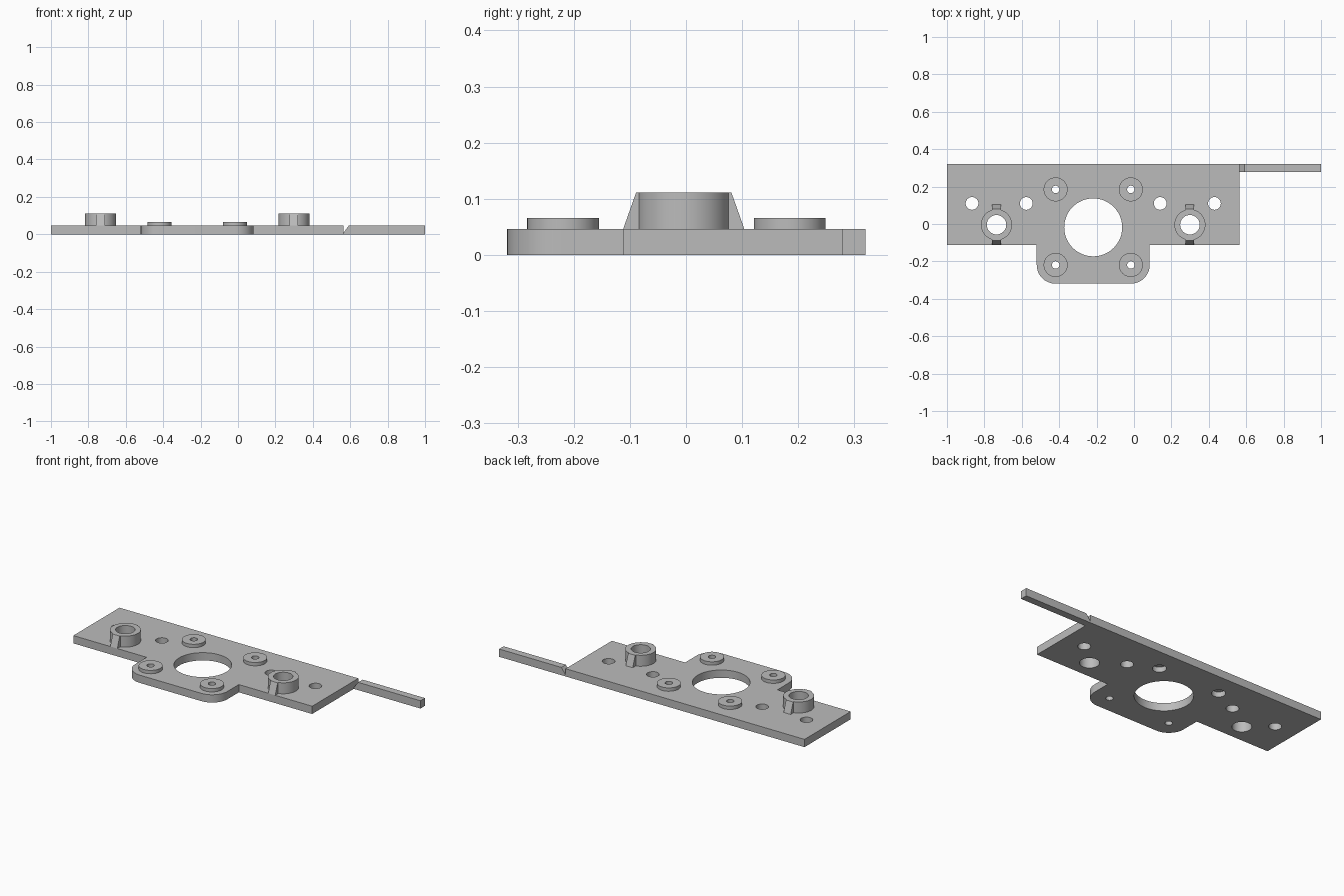
import bpy, bmesh
from math import cos, sin, pi, radians
from mathutils import Matrix

if "Cube" in bpy.data.objects:
    bpy.data.objects.remove(bpy.data.objects["Cube"], do_unlink=True)

grey = bpy.data.materials.new("plain grey")
grey.use_nodes = True
grey.diffuse_color = (0.5, 0.5, 0.5, 1)
grey.node_tree.nodes["Principled BSDF"].inputs["Base Color"].default_value = (0.5, 0.5, 0.5, 1)

CX = -0.218          # symmetry line of the plate
THICK = 0.046        # plate thickness
HALF = 0.782         # half length of the plate
BACK, FRONT = 0.32, -0.112


def arc(x, y, r, start=0, end=360, n=48):
    return [(x + r * cos(radians(start + (end - start) * i / n)),
             y + r * sin(radians(start + (end - start) * i / n))) for i in range(n + 1)]


def circle(x, y, r):
    return arc(x, y, r)[:-1]


def extrude(name, loops, low, high, turn=Matrix()):
    """Fill nested outlines, extrude them from low to high, then turn the solid."""
    curve = bpy.data.curves.new(name, "CURVE")
    curve.dimensions, curve.fill_mode = "2D", "BOTH"
    curve.extrude = (high - low) / 2
    for loop in loops:
        spline = curve.splines.new("POLY")
        spline.points.add(len(loop) - 1)
        for point, (x, y) in zip(spline.points, loop):
            point.co = (x, y, 0, 1)
        spline.use_cyclic_u = True
    helper = bpy.data.objects.new(name + " outline", curve)
    bpy.context.collection.objects.link(helper)
    bpy.context.view_layer.update()
    deps = bpy.context.evaluated_depsgraph_get()
    mesh = bpy.data.meshes.new_from_object(helper.evaluated_get(deps))
    bpy.data.objects.remove(helper, do_unlink=True)
    bpy.data.curves.remove(curve)

    bm = bmesh.new()
    bm.from_mesh(mesh)
    bmesh.ops.remove_doubles(bm, verts=bm.verts, dist=1e-5)
    bm.transform(turn @ Matrix.Translation((0, 0, (low + high) / 2)))
    bmesh.ops.recalc_face_normals(bm, faces=bm.faces)
    for face in bm.faces:
        face.smooth = True
    bm.to_mesh(mesh)
    bm.free()
    mesh.set_sharp_from_angle(angle=radians(30))
    mesh.materials.clear()
    mesh.materials.append(grey)
    obj = bpy.data.objects.new(name, mesh)
    bpy.context.collection.objects.link(obj)
    return obj


# Plate outline with the rounded front tab
TAB, R, TAB_Y = 0.302, 0.1, -0.219
outline = [(CX - HALF, BACK), (CX - HALF, FRONT), (CX - TAB, FRONT)]
outline += arc(CX - TAB + R, TAB_Y, R, 180, 270, 12)
outline += arc(CX + TAB - R, TAB_Y, R, 270, 360, 12)
outline += [(CX + TAB, FRONT), (CX + HALF, FRONT), (CX + HALF, BACK)]

# Holes, mirrored about the symmetry line
holes = [circle(CX, -0.018, 0.155)]
for side in (-1, 1):
    for dx, y, r in ((0.648, 0.11, 0.034), (0.358, 0.11, 0.034), (0.517, -0.004, 0.052),
                     (0.201, 0.185, 0.037), (0.201, TAB_Y, 0.02)):
        holes.append(circle(CX + side * dx, y, r))
extrude("base_plate", [outline] + holes, 0, THICK)

# Rotations for profiles drawn in the x-z and y-z planes
TO_XZ = Matrix.Rotation(pi / 2, 4, "X")
TO_YZ = Matrix.Rotation(pi / 2, 4, "Z") @ TO_XZ

for side, label in ((-1, "right"), (1, "left")):
    # Low screw bosses; the back pair is counterbored from below
    for y, place, low in ((0.185, "back", 0.03), (TAB_Y, "front", THICK)):
        x = CX + side * 0.201
        extrude(f"{place}_{label}_boss", [circle(x, y, 0.064), circle(x, y, 0.02)], low, 0.066)

    # Tall sleeve with a tapered rib in front and behind
    x, y = CX + side * 0.517, -0.004
    extrude(f"{label}_sleeve", [circle(x, y, 0.083), circle(x, y, 0.052)], THICK, 0.111)
    for s, place in ((-1, "front"), (1, "back")):
        rib = [(y + s * 0.07, THICK), (y + s * 0.108, THICK),
               (y + s * 0.085, 0.111), (y + s * 0.07, 0.111)]
        extrude(f"{label}_sleeve_{place}_rib", [rib], x - 0.023, x + 0.023, TO_YZ)

# Side arm joined to the plate by a thin notched hinge
edge = CX + HALF
arm = [(edge, 0), (1, 0), (1, THICK), (edge + 0.028, THICK), (edge, 0.008)]
extrude("side_arm", [arm], -BACK, -0.278, TO_XZ)
